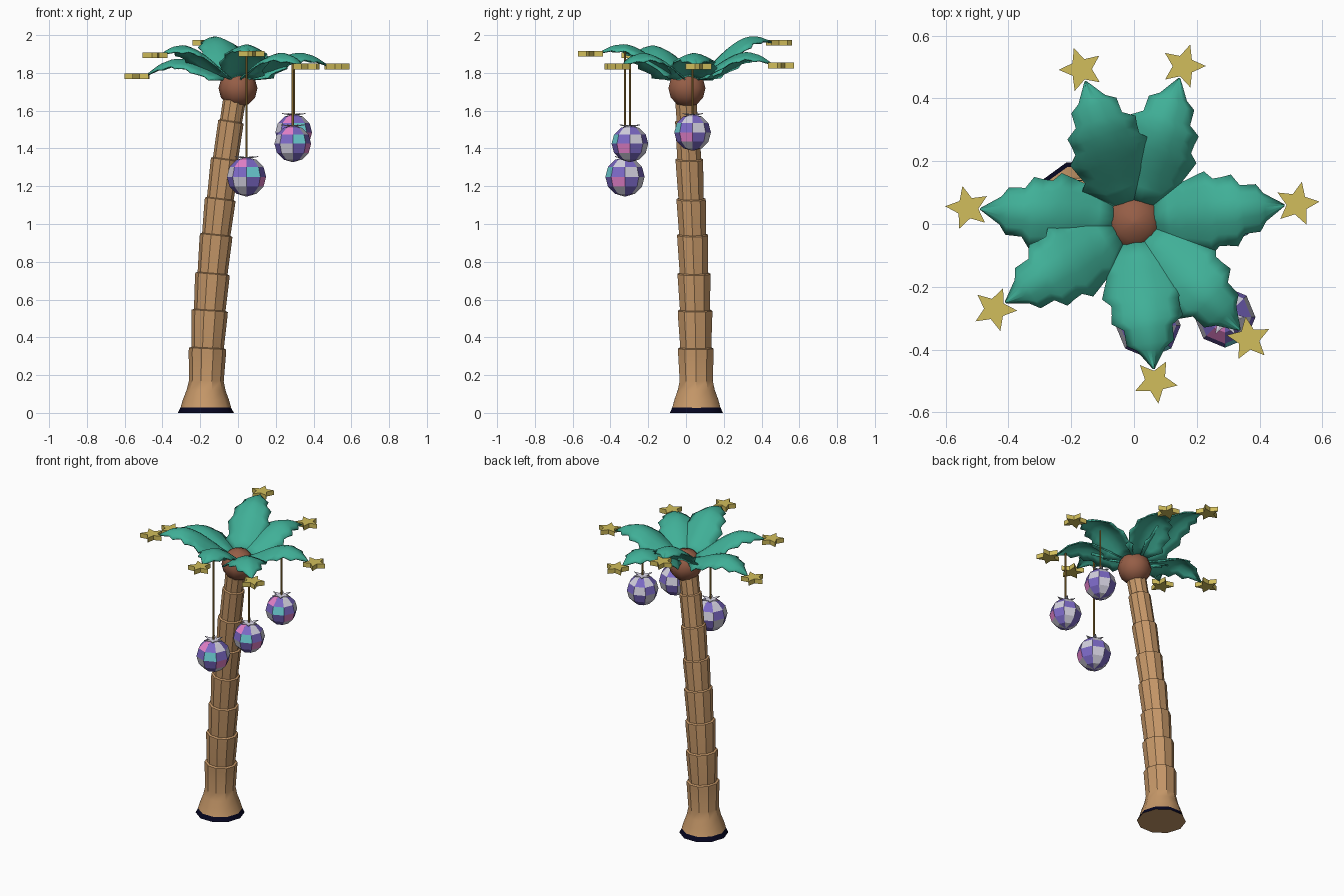
import bpy, bmesh
from math import sin, cos, pi, radians, atan2, hypot

cube = bpy.data.objects.get("Cube")
if cube:
    bpy.data.objects.remove(cube)


def material(name, *rgb):
    col = [(c / 255) ** 2.2 for c in rgb] + [1.0]
    m = bpy.data.materials.new(name)
    m.use_nodes = True
    m.diffuse_color = col
    bsdf = next(n for n in m.node_tree.nodes if n.type == 'BSDF_PRINCIPLED')
    bsdf.inputs["Base Color"].default_value = col
    return m


BARK = material("bark tan", 196, 150, 104)
NAVY = material("dark navy", 14, 14, 38)
NUT = material("nut brown", 148, 94, 72)
LEAF = material("leaf green", 66, 174, 150)
GOLD = material("star gold", 208, 188, 92)
CORD = material("cord bronze", 165, 130, 62)
PURPLE = material("ball purple", 122, 104, 196)
PALE = material("ball pale lavender", 208, 205, 220)
CYAN = material("ball cyan", 108, 205, 212)
PINK = material("ball pink", 226, 128, 200)


def build(name, verts, faces, mats, smooth=None):
    me = bpy.data.meshes.new(name)
    me.from_pydata(verts, [], faces)
    bm = bmesh.new()
    bm.from_mesh(me)
    bmesh.ops.recalc_face_normals(bm, faces=bm.faces)
    bm.to_mesh(me)
    bm.free()
    ob = bpy.data.objects.new(name, me)
    bpy.context.collection.objects.link(ob)
    for m in mats:
        me.materials.append(m)
    if smooth:
        bpy.ops.object.select_all(action='DESELECT')
        ob.select_set(True)
        bpy.context.view_layer.objects.active = ob
        bpy.ops.object.shade_smooth_by_angle(angle=radians(smooth))
    return ob


def loft(rings):
    """Join equal rings of points with quads and cap both ends."""
    n = len(rings[0])
    verts = [p for r in rings for p in r]
    faces = [(k * n + i, k * n + (i + 1) % n, (k + 1) * n + (i + 1) % n, (k + 1) * n + i)
             for k in range(len(rings) - 1) for i in range(n)]
    faces += [tuple(range(n)), tuple(range(len(verts) - n, len(verts)))]
    return verts, faces


def ring(x, y, z, r, n, phase=0.0):
    return [(x + r * cos(phase + 2 * pi * i / n), y + r * sin(phase + 2 * pi * i / n), z)
            for i in range(n)]


# Leaning trunk: flared foot, then stacked segments that widen upward
def trunk_ring(z, r):
    f = (z / 1.65) ** 1.8
    slope = 0.164 * (z / 1.65) ** 0.8
    xc, yc = -0.17 + 0.15 * f, 0.055 - 0.055 * f
    return [(x, y, h - slope * (x - xc)) for x, y, h in ring(xc, yc, z, r, 10)]


profile = [(0, 0.148), (0.028, 0.134), (0.07, 0.122), (0.12, 0.103), (0.17, 0.092)]
tops = [(0.34, 0.099), (0.54, 0.096), (0.735, 0.091), (0.94, 0.086),
        (1.13, 0.081), (1.34, 0.076), (1.54, 0.067)]
for z, r in tops:
    profile += [(z - 0.02, r), (z, r), (z + 0.005, r * 0.87)]
profile.append((1.67, 0.06))
trunk = build("trunk", *loft([trunk_ring(z, r) for z, r in profile]), [BARK, NAVY], 35)
for p in trunk.data.polygons:
    # Dark rim around the foot
    if 0.005 < p.center.z < 0.025:
        p.material_index = 1

# Round crown nut
rings = [ring(0, 0.005, 1.718 - 0.1 * cos(a), 0.103 * sin(a), 10)
         for a in (pi * (k + 0.15) / 6.3 for k in range(7))]
build("crown_nut", *loft(rings), [NUT], 40)

# Serrated arching leaves, each with a star at its tip
TEETH = [(0, 0.045), (0.12, 0.09), (0.2, 0.125), (0.25, 0.108), (0.34, 0.122), (0.42, 0.134),
         (0.48, 0.108), (0.55, 0.11), (0.62, 0.115), (0.68, 0.078), (0.8, 0.076),
         (0.85, 0.045), (1, 0.003)]
ACROSS = (-1, -0.66, -0.33, 0, 0.33, 0.66, 1)


def leaf(label, tx, ty, tz):
    ang = atan2(ty - 0.01, tx)
    length = hypot(tx, ty - 0.01)
    c, s = cos(ang), sin(ang)
    verts = []
    for t, w in TEETH:
        d = 0.06 + (length - 0.06) * t
        ridge = 1.785 + (tz - 1.785) * t + 0.088 * sin(pi * t ** 1.3)
        for a in ACROSS:
            verts.append((c * d - s * w * a, 0.01 + s * d + c * w * a,
                          ridge - 0.42 * w * abs(a) ** 1.5))
    n = len(ACROSS)
    faces = [(k * n + i, (k + 1) * n + i, (k + 1) * n + i + 1, k * n + i + 1)
             for k in range(len(TEETH) - 1) for i in range(n - 1)]
    ob = build("leaf_" + label, verts, faces, [LEAF], 60)
    mod = ob.modifiers.new("thickness", 'SOLIDIFY')
    mod.thickness = 0.008

    # Flat five-pointed star
    sx, sy = tx + 0.04 * c, ty + 0.04 * s
    outline = [(sx + r * cos(ang + i * pi / 5), sy + r * sin(ang + i * pi / 5))
               for i in range(10) for r in [0.034 if i % 2 else 0.072]]
    layers = [[(x, y, tz + h) for x, y in outline] for h in (-0.021, 0.009)]
    build("star_" + label, *loft(layers), [GOLD])


for label, tx, ty, tz in [
        ("left", 0.48, 0.06, 1.84), ("back_left", 0.145, 0.465, 1.845),
        ("back_right", -0.155, 0.455, 1.966), ("right", -0.49, 0.048, 1.788),
        ("front_right", -0.41, -0.25, 1.9), ("front", 0.063, -0.462, 1.908),
        ("front_left", 0.338, -0.338, 1.84)]:
    leaf(label, tx, ty, tz)


# Hanging chequered balls with a spiky collar and a cord
def ball(label, x, y, z, r, top):
    n = 8
    rings = [ring(x, y, z - r * cos(pi * k / 6), max(r * sin(pi * k / 6), 0.004), n)
             for k in range(7)]
    ob = build("ball_" + label, *loft(rings), [PURPLE, PALE, CYAN, PINK])
    for p in ob.data.polygons:
        h = (p.center.z - z) / r
        seg = int((atan2(p.center.y - y, p.center.x - x) % (2 * pi)) / (2 * pi / n))
        p.material_index = (seg + (h > 0) + (h > 0.6)) % 2
        if 0 < h < 0.6 and seg == 6:
            p.material_index = 2
        elif 0.6 < h < 0.95 and seg == 5 or -0.6 < h < 0 and seg == 7:
            p.material_index = 3

    # Collar of upturned points
    m = 12
    rim = [(x + q * cos(2 * pi * i / m), y + q * sin(2 * pi * i / m), z + r * up)
           for i in range(m) for q, up in [(0.028, 0.98) if i % 2 else (0.062, 1.05)]]
    collar = build("collar_" + label, rim + [(x, y, z + r)],
                   [(i, (i + 1) % m, m) for i in range(m)], [PALE])
    collar.modifiers.new("thickness", 'SOLIDIFY').thickness = 0.004

    build("cord_" + label, *loft([ring(x, y, h, 0.006, 6) for h in (z + r * 0.95, top)]), [CORD], 50)


ball("front", 0.045, -0.323, 1.25, 0.104, 1.91)
ball("front_left", 0.29, -0.297, 1.425, 0.097, 1.85)
ball("left", 0.295, 0.035, 1.485, 0.097, 1.86)
